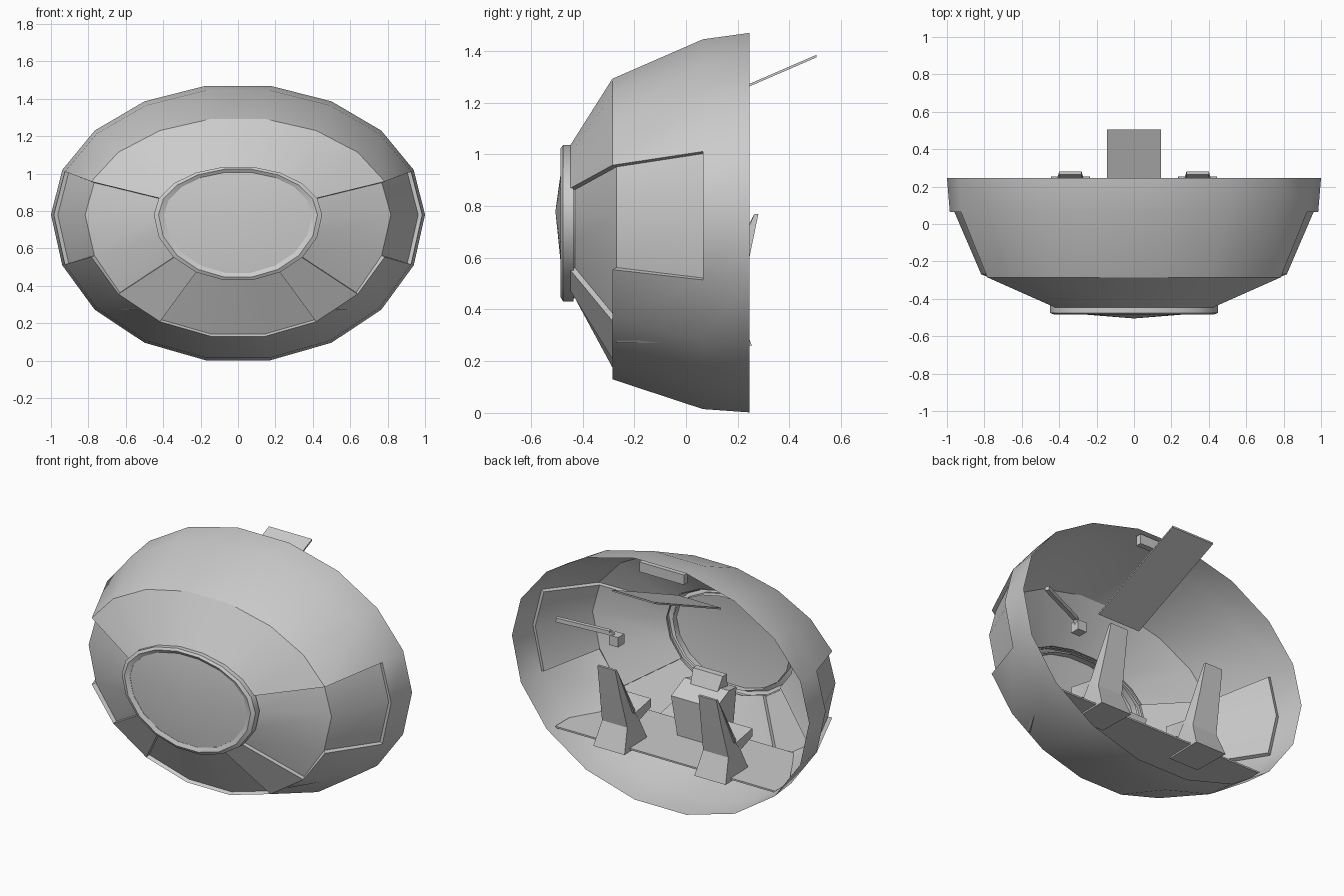
import bpy, bmesh, math
from mathutils import Vector

if "Cube" in bpy.data.objects:
    bpy.data.objects.remove(bpy.data.objects["Cube"], do_unlink=True)

grey = bpy.data.materials.new("hull grey")
grey.use_nodes = True
COLOUR = (0.6, 0.6, 0.6, 1)
grey.diffuse_color = COLOUR
grey.node_tree.nodes["Principled BSDF"].inputs["Base Color"].default_value = COLOUR

SEGMENTS = 18
MID_Z = 0.78


def finish(name, bm, smooth_angle=30):
    mesh = bpy.data.meshes.new(name)
    bm.to_mesh(mesh)
    bm.free()
    mesh.materials.append(grey)
    for poly in mesh.polygons:
        poly.use_smooth = True
    mesh.set_sharp_from_angle(angle=math.radians(smooth_angle))
    obj = bpy.data.objects.new(name, mesh)
    bpy.context.collection.objects.link(obj)
    return obj


def ring(bm, y, rx, up, down):
    """Egg-shaped ring: separate radii above and below the middle."""
    verts = []
    for k in range(SEGMENTS):
        a = math.radians(10 + 20 * k)
        c = math.cos(a)
        verts.append(bm.verts.new((rx * math.sin(a), y, MID_Z + c * (up if c > 0 else down))))
    return verts


def loft(bm, rings):
    """Bridge rings; returns the faces of each band by segment."""
    bands = []
    for r, s in zip(rings, rings[1:]):
        bands.append([bm.faces.new((r[k], r[(k + 1) % SEGMENTS], s[(k + 1) % SEGMENTS], s[k]))
                      for k in range(SEGMENTS)])
    return bands


def orient_front(bm, face):
    bmesh.ops.recalc_face_normals(bm, faces=bm.faces[:])
    face.normal_update()
    if face.normal.y > 0:
        bmesh.ops.reverse_faces(bm, faces=bm.faces[:])


def tapered_slab(name, profile, x=0.0):
    """Closed side profile of (y, z, half width) points."""
    bm = bmesh.new()
    left = [bm.verts.new((x + w, y, z)) for y, z, w in profile]
    right = [bm.verts.new((x - w, y, z)) for y, z, w in profile]
    n = len(profile)
    for i in range(n):
        j = (i + 1) % n
        bm.faces.new((left[i], left[j], right[j], right[i]))
    caps = [bm.faces.new(left), bm.faces.new(right)]
    bmesh.ops.triangulate(bm, faces=caps)
    bmesh.ops.recalc_face_normals(bm, faces=bm.faces[:])
    return finish(name, bm)


def rod(name, start, end, size):
    """Square bar between two points."""
    a, b = Vector(start), Vector(end)
    bm = bmesh.new()
    bmesh.ops.create_cube(bm, size=1)
    bmesh.ops.scale(bm, vec=(size, size, (b - a).length), verts=bm.verts)
    turn = (b - a).to_track_quat("Z", "Y").to_matrix()
    bmesh.ops.rotate(bm, matrix=turn, verts=bm.verts)
    bmesh.ops.translate(bm, vec=(a + b) / 2, verts=bm.verts)
    return finish(name, bm)


# Open-backed hull with recessed side and lower panes
bm = bmesh.new()
bands = loft(bm, [ring(bm, 0.245, 1.0, 0.70, 0.79),
                  ring(bm, 0.065, 0.985, 0.675, 0.777),
                  ring(bm, -0.285, 0.835, 0.52, 0.66),
                  ring(bm, -0.45, 0.44, 0.255, 0.35)])
orient_front(bm, bands[2][0])
side = [bands[1][k] for k in (3, 4)] + [bands[2][k] for k in (3, 4, 5)]
other = [bands[1][k] for k in (12, 13)] + [bands[2][k] for k in (11, 12, 13)]
lower = [bands[2][k] for k in (7, 8, 9)]
for panes in (side, other, lower):
    bmesh.ops.inset_region(bm, faces=panes, thickness=0.002, depth=-0.022,
                           use_boundary=True, use_even_offset=True)
finish("hull", bm)

# Raised frame around the nose window
bm = bmesh.new()
bands = loft(bm, [ring(bm, -0.435, 0.45, 0.26, 0.355),
                  ring(bm, -0.475, 0.45, 0.26, 0.355),
                  ring(bm, -0.485, 0.425, 0.247, 0.338),
                  ring(bm, -0.475, 0.395, 0.23, 0.315),
                  ring(bm, -0.435, 0.395, 0.23, 0.315)])
orient_front(bm, bands[1][0])
finish("window_frame", bm)

# Shallow domed nose window
bm = bmesh.new()
edge = ring(bm, -0.473, 0.40, 0.235, 0.32)
tip = bm.verts.new((0, -0.505, MID_Z))
for k in range(SEGMENTS):
    bm.faces.new((edge[k], edge[(k + 1) % SEGMENTS], tip))
bm.faces.ensure_lookup_table()
orient_front(bm, bm.faces[0])
finish("nose_window", bm)

# Deck
tapered_slab("deck", [(0.2, 0.28, 0.74), (0.065, 0.28, 0.74), (-0.27, 0.28, 0.54),
                      (-0.27, 0.27, 0.53), (0.065, 0.27, 0.73), (0.2, 0.27, 0.73)])

# Two seats with leaning backs and flared feet
SEAT = [(0.28, 0.77, 0.06), (0.245, 0.60, 0.07), (0.20, 0.40, 0.085), (0.255, 0.26, 0.105),
        (0.02, 0.26, 0.10), (0.06, 0.39, 0.07), (-0.03, 0.44, 0.085), (-0.03, 0.49, 0.085),
        (0.13, 0.46, 0.085), (0.265, 0.77, 0.06)]
for label, x in (("left", 0.34), ("right", -0.34)):
    tapered_slab(label + "_seat", SEAT, x)

# Centre console with a sloping top and a display
tapered_slab("console", [(-0.09, 0.27, 0.12), (-0.07, 0.52, 0.15), (-0.20, 0.58, 0.15),
                         (-0.30, 0.56, 0.13), (-0.29, 0.27, 0.11)])
tapered_slab("console_display", [(-0.17, 0.56, 0.09), (-0.21, 0.65, 0.10),
                                 (-0.25, 0.65, 0.10), (-0.27, 0.56, 0.09)])

# Overhead plate sloping up through the open back
tapered_slab("overhead_plate", [(0.505, 1.385, 0.145), (-0.13, 1.11, 0.145),
                                (-0.13, 1.10, 0.145), (0.505, 1.375, 0.145)])
tapered_slab("roof_panel", [(0.235, 1.45, 0.15), (0.20, 1.45, 0.15),
                            (0.20, 1.39, 0.15), (0.235, 1.39, 0.15)])

# Control arm on the left wall
rod("control_arm", (0.76, 0.16, 0.91), (0.47, 0.06, 0.87), 0.025)
rod("control_link", (0.47, 0.06, 0.87), (0.435, 0.045, 0.83), 0.025)
rod("control_box", (0.435, 0.045, 0.80), (0.435, 0.045, 0.86), 0.06)
